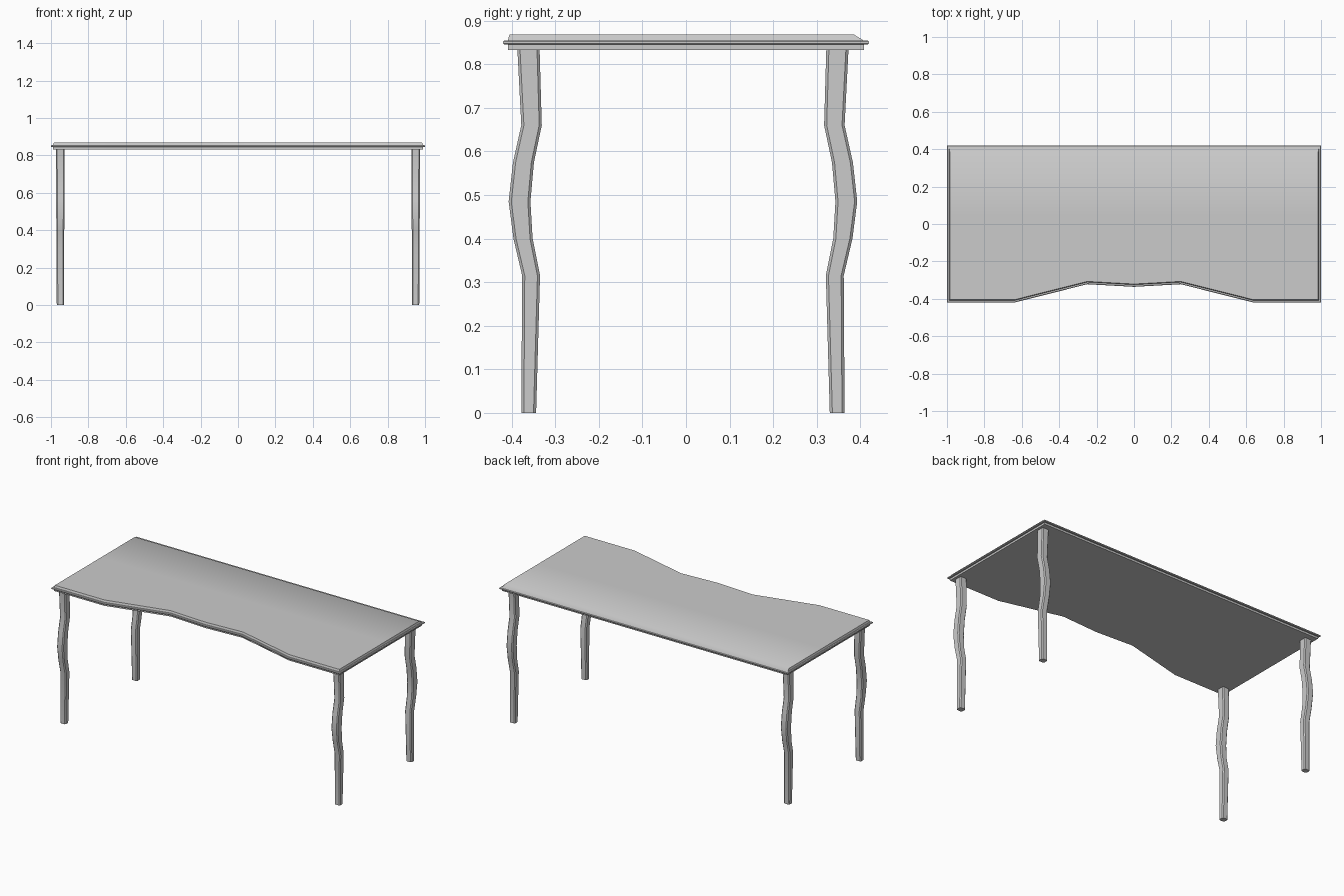
import bpy, bmesh, math

cube = bpy.data.objects.get("Cube")
if cube:
    bpy.data.objects.remove(cube, do_unlink=True)

grey = bpy.data.materials.new("light_grey")
grey.use_nodes = True
grey.diffuse_color = (0.6, 0.6, 0.6, 1)
grey.node_tree.nodes["Principled BSDF"].inputs["Base Color"].default_value = grey.diffuse_color


def loft(name, rings, cut_y=None):
    """Skin a stack of equal-length rings, cap both ends and shade the result."""
    bm = bmesh.new()
    loops = [[bm.verts.new(p) for p in ring] for ring in rings]
    n = len(loops[0])
    for low, high in zip(loops, loops[1:]):
        for i in range(n):
            j = (i + 1) % n
            bm.faces.new((low[i], low[j], high[j], high[i]))
    bm.faces.new(loops[0][::-1])
    top = bm.faces.new(loops[-1])
    if cut_y is not None:
        # Split the top so only its rear half blends into the back slope
        bmesh.ops.bisect_plane(bm, geom=[top] + list(top.edges) + list(top.verts),
                               plane_co=(0, cut_y, 0), plane_no=(0, 1, 0))
    bmesh.ops.recalc_face_normals(bm, faces=bm.faces)
    mesh = bpy.data.meshes.new(name)
    bm.to_mesh(mesh)
    bm.free()
    mesh.materials.append(grey)
    obj = bpy.data.objects.new(name, mesh)
    bpy.context.collection.objects.link(obj)
    bpy.ops.object.select_all(action='DESELECT')
    obj.select_set(True)
    bpy.context.view_layer.objects.active = obj
    bpy.ops.object.shade_smooth_by_angle(angle=math.radians(36))
    return obj


# Table top: wavy front outline, stacked with a projecting lip
front_edge = [(-0.64, -0.42), (-0.25, -0.322), (0, -0.336), (0.25, -0.322), (0.64, -0.42)]


def outline(z, inset, back_inset):
    side = 1 - inset
    pts = [(-side, -0.42)] + front_edge + [(side, -0.42)]
    ring = [(x, y + inset, z) for x, y in pts]
    back = 0.42 - back_inset
    return ring + [(side, back, z), (-side, back, z)]


levels = [(0.833, 0.011, 0.012), (0.845, 0.011, 0.012), (0.845, 0.003, 0.003),
          (0.848, 0, 0), (0.852, 0, 0), (0.855, 0.003, 0.003),
          (0.855, 0.011, 0.013), (0.868, 0.015, 0.034)]
loft("table_top", [outline(*lv) for lv in levels], cut_y=0.05)

# Legs: chamfered square section following a bowed path (z, outer y, inner y, half width)
leg_path = [(0, 0.371, 0.337, 0.019), (0.315, 0.369, 0.328, 0.021),
            (0.4, 0.389, 0.345, 0.021), (0.485, 0.4, 0.35, 0.022),
            (0.575, 0.39, 0.342, 0.022), (0.66, 0.371, 0.324, 0.022),
            (0.835, 0.38, 0.329, 0.023)]


def leg_ring(z, outer, inner, w, x, side):
    c = 0.006
    y, d = (outer + inner) / 2, (outer - inner) / 2
    pts = [(w, d - c), (w - c, d), (c - w, d), (-w, d - c),
           (-w, c - d), (c - w, -d), (w - c, -d), (w, c - d)]
    return [(x + px, side * (y + py) - 0.007, z) for px, py in pts]


for depth, side in (("front", -1), ("back", 1)):
    for hand, x in (("left", 0.95), ("right", -0.95)):
        loft(f"{depth}_{hand}_leg", [leg_ring(*p, x, side) for p in leg_path])
